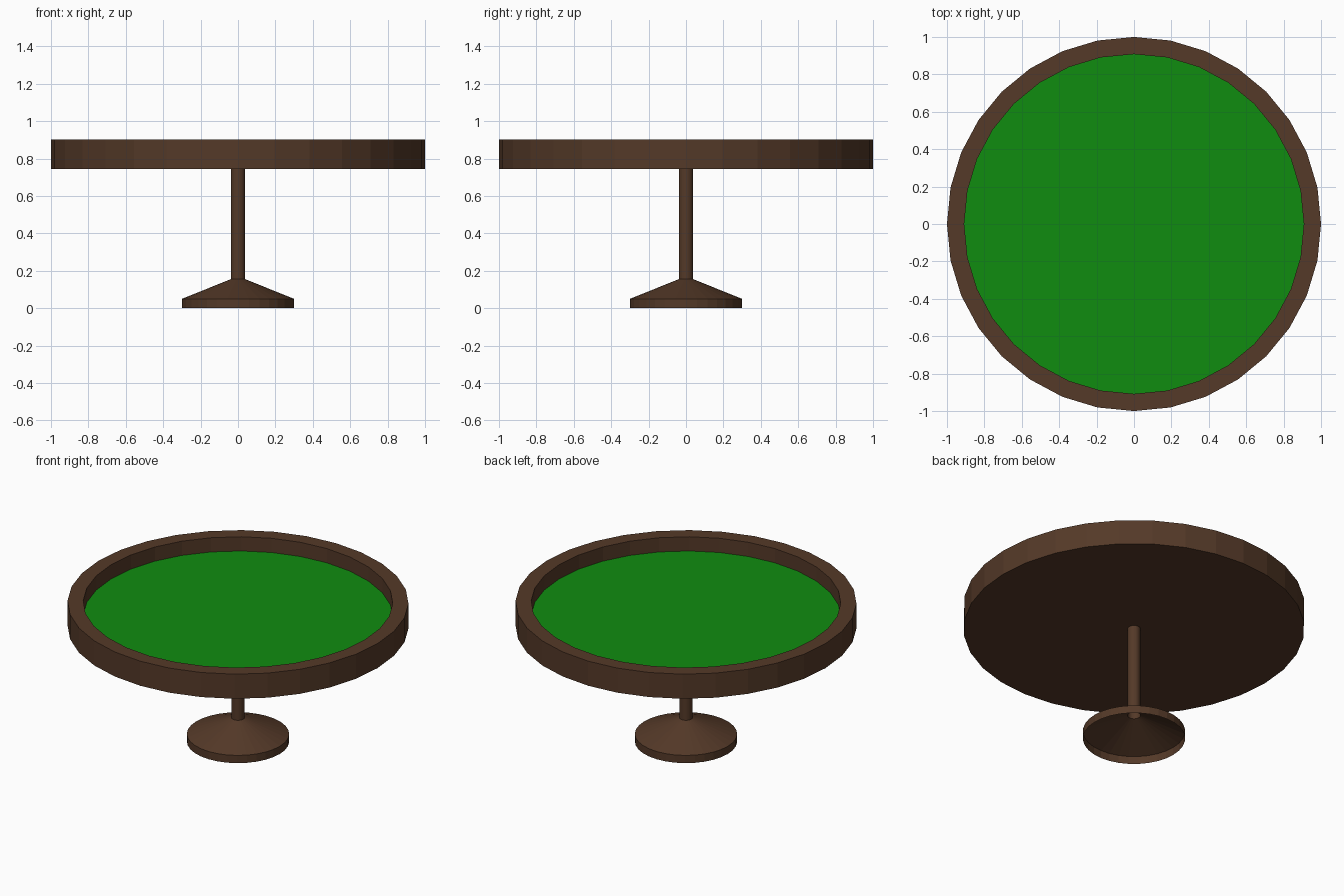
import bpy, bmesh, math

if "Cube" in bpy.data.objects:
    bpy.data.objects.remove(bpy.data.objects["Cube"])

SIDES = 32

def material(name, rgb):
    m = bpy.data.materials.new(name)
    m.diffuse_color = (*rgb, 1.0)
    m.use_nodes = True
    m.node_tree.nodes["Principled BSDF"].inputs["Base Color"].default_value = m.diffuse_color
    return m

wood = material("dark wood", (0.089, 0.041, 0.021))
green = material("green felt", (0.005, 0.265, 0.005))

def lathe(name, profile, mat):
    """Turn an (r, z) profile around z; points with r = 0 become a single centre point."""
    bm = bmesh.new()
    rings = []
    for r, z in profile:
        n = SIDES if r > 0 else 1
        rings.append([bm.verts.new((r * math.cos(2 * math.pi * i / SIDES),
                                    r * math.sin(2 * math.pi * i / SIDES), z))
                      for i in range(n)])
    for a, b in zip(rings, rings[1:]):
        for i in range(SIDES):
            j = (i + 1) % SIDES
            quad = [a[i % len(a)], a[j % len(a)], b[j % len(b)], b[i % len(b)]]
            bm.faces.new(list(dict.fromkeys(quad)))
    me = bpy.data.meshes.new(name)
    bm.to_mesh(me)
    bm.free()
    me.materials.append(mat)
    ob = bpy.data.objects.new(name, me)
    bpy.context.collection.objects.link(ob)
    return ob

# Round tray with raised rim and flat underside
lathe("table_rim", [(0, 0.743), (1, 0.743), (1, 0.902), (0.908, 0.902), (0.908, 0.81)], wood)

# Sunken playing surface (centre last, so that it faces up)
lathe("felt_surface", [(0.908, 0.81), (0, 0.81)], green)

# Hollow pedestal: foot, sloped cone and pole, open underneath
lathe("pedestal", [(0.3, 0), (0.3, 0.05), (0.038, 0.155), (0.038, 0.743)], wood)
